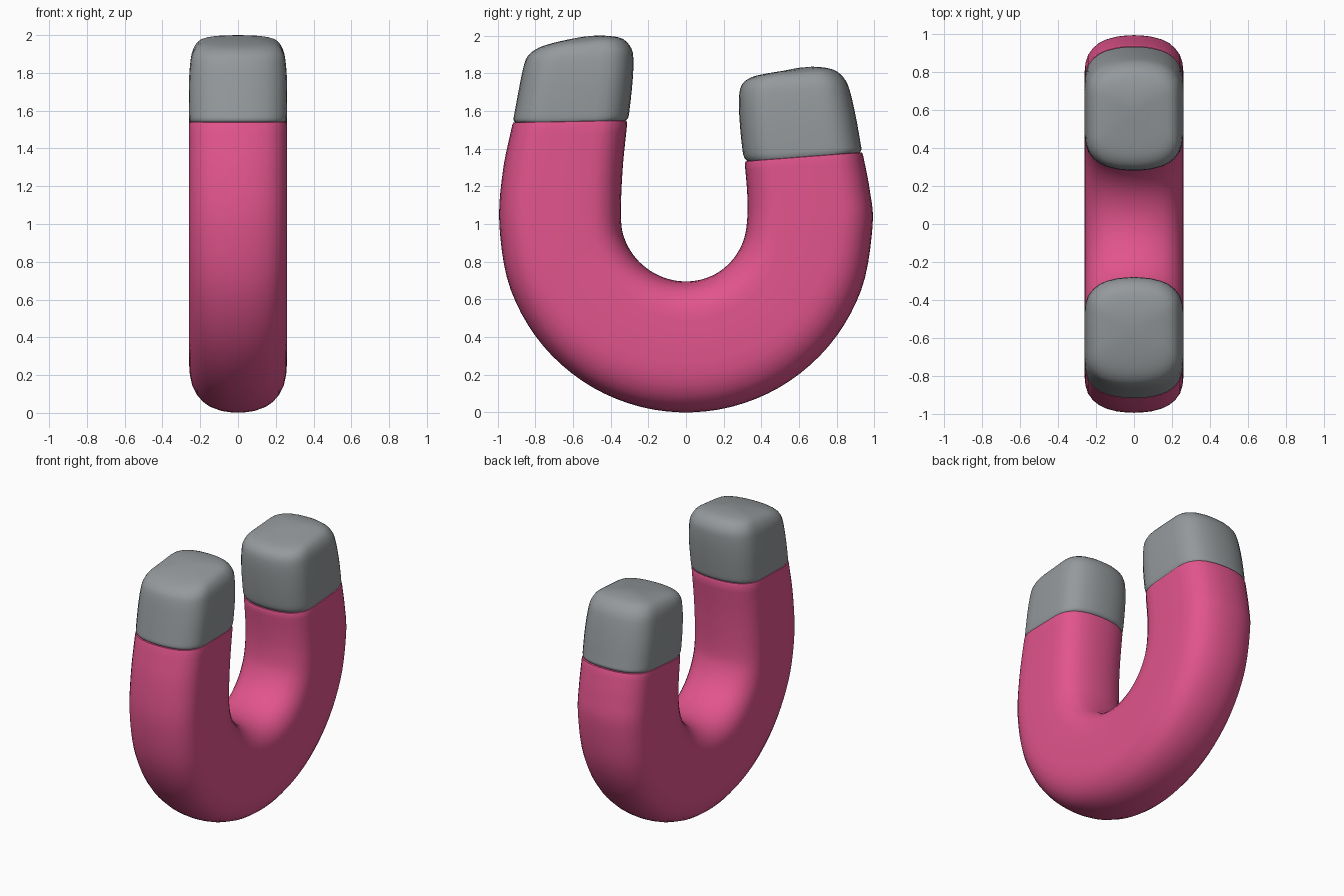
import bpy, bmesh, math
from mathutils import Vector

if "Cube" in bpy.data.objects:
    bpy.data.objects.remove(bpy.data.objects["Cube"])

def material(name, col):
    m = bpy.data.materials.new(name)
    m.diffuse_color = (*col, 1)
    m.use_nodes = True
    m.node_tree.nodes["Principled BSDF"].inputs["Base Color"].default_value = m.diffuse_color
    return m

pink = material("pink paint", (0.76, 0.09, 0.265))
grey = material("grey metal", (0.30, 0.32, 0.33))

# rounded edge of the cross-section: (distance in from the rim, half width)
EDGE = [(0, 0), (0.002, 0.045), (0.007, 0.09), (0.022, 0.148), (0.04, 0.185),
        (0.065, 0.216), (0.10, 0.242), (0.14, 0.255), (0.19, 0.26)]

def spline(pts, steps):
    """Catmull-Rom through rows of numbers."""
    v = [Vector(p) for p in pts]
    v = [2 * v[0] - v[1]] + v + [2 * v[-1] - v[-2]]
    out = []
    for i in range(1, len(v) - 2):
        a, b, c, d = v[i - 1:i + 3]
        for k in range(steps):
            t = k / steps
            out.append(0.5 * (2 * b + (c - a) * t + (2 * a - 5 * b + 4 * c - d) * t * t
                              + (3 * b - a - 3 * c + d) * t ** 3))
    return out + [v[-2]]

def ring(st):
    """Station: outer y, z, inner y, z, width scale, outer rounding."""
    oy, oz, iy, iz, w, r = st
    o, i = Vector((0, oy, oz)), Vector((0, iy, iz))
    length = (o - i).length
    k = length / 0.63
    half = [(d * r * k / length, x) for d, x in EDGE]
    half += [(1 - d * k / length, x) for d, x in reversed(EDGE)]
    loop = half + [(u, -x) for u, x in reversed(half[1:-1])]
    return [o.lerp(i, u) + Vector((x * w, 0, 0)) for u, x in loop]

def loft(name, stations, mat, tip=None):
    bm = bmesh.new()
    rings = [[bm.verts.new(p) for p in ring(s)] for s in stations]
    n = len(rings[0])
    for a, b in zip(rings, rings[1:]):
        for j in range(n):
            bm.faces.new((a[j], a[(j + 1) % n], b[(j + 1) % n], b[j]))
    bm.faces.new(rings[0])
    if tip:
        c = bm.verts.new((0, *tip))
        for j in range(n):
            bm.faces.new((rings[-1][j], rings[-1][(j + 1) % n], c))
    else:
        bm.faces.new(rings[-1])
    bmesh.ops.recalc_face_normals(bm, faces=bm.faces)
    me = bpy.data.meshes.new(name)
    bm.to_mesh(me)
    bm.free()
    me.materials.append(mat)
    ob = bpy.data.objects.new(name, me)
    bpy.context.collection.objects.link(ob)
    bpy.context.view_layer.objects.active = ob
    ob.select_set(True)
    bpy.ops.object.shade_smooth_by_angle(angle=math.radians(50))
    ob.select_set(False)

# horseshoe body: right leg, round bend, left leg
body = [(0.94, 1.365, 0.312, 1.32, 1, 1), (0.975, 1.18, 0.325, 1.16, 1, 1)]
for deg in range(0, 181, 20):
    a = math.radians(deg)
    c, s = math.cos(a), math.sin(a)
    inner = 0.325 + 0.02 * (1 - c) / 2
    body.append((0.99 * c, 0.99 - 0.99 * s, inner * c, 1.03 - 0.335 * s, 1, 1 + 0.3 * s))
body += [(-0.972, 1.28, -0.337, 1.28, 1, 1), (-0.922, 1.525, -0.312, 1.535, 1, 1)]
body = spline(body, 5)
# softened lips at both ends
body = [(0.918, 1.381, 0.328, 1.335, 0.96, 1), (0.934, 1.379, 0.316, 1.332, 0.99, 1)] + body
body += [(-0.917, 1.538, -0.317, 1.548, 0.99, 1), (-0.902, 1.54, -0.329, 1.55, 0.96, 1)]
loft("horseshoe_body", body, pink)

# metal pole caps with domed, slanted tops
right = [(0.918, 1.375, 0.328, 1.33, 0.96, 1), (0.931, 1.395, 0.311, 1.35, 0.99, 1),
         (0.926, 1.43, 0.30, 1.39, 1, 1), (0.903, 1.56, 0.285, 1.54, 1, 1),
         (0.874, 1.69, 0.281, 1.67, 0.97, 1), (0.848, 1.76, 0.297, 1.74, 0.92, 1),
         (0.80, 1.81, 0.345, 1.778, 0.80, 1), (0.74, 1.829, 0.42, 1.797, 0.58, 1),
         (0.67, 1.835, 0.51, 1.812, 0.28, 1)]
left = [(-0.902, 1.535, -0.329, 1.545, 0.96, 1), (-0.915, 1.553, -0.308, 1.562, 0.99, 1),
        (-0.908, 1.60, -0.299, 1.61, 1, 1), (-0.882, 1.74, -0.284, 1.75, 1, 1),
        (-0.858, 1.85, -0.279, 1.86, 0.97, 1), (-0.832, 1.90, -0.289, 1.93, 0.92, 1),
        (-0.78, 1.936, -0.335, 1.982, 0.80, 1), (-0.70, 1.962, -0.41, 1.998, 0.58, 1),
        (-0.62, 1.98, -0.49, 1.999, 0.28, 1)]
loft("right_pole_cap", spline(right, 3), grey, (0.59, 1.828))
loft("left_pole_cap", spline(left, 3), grey, (-0.55, 1.993))
